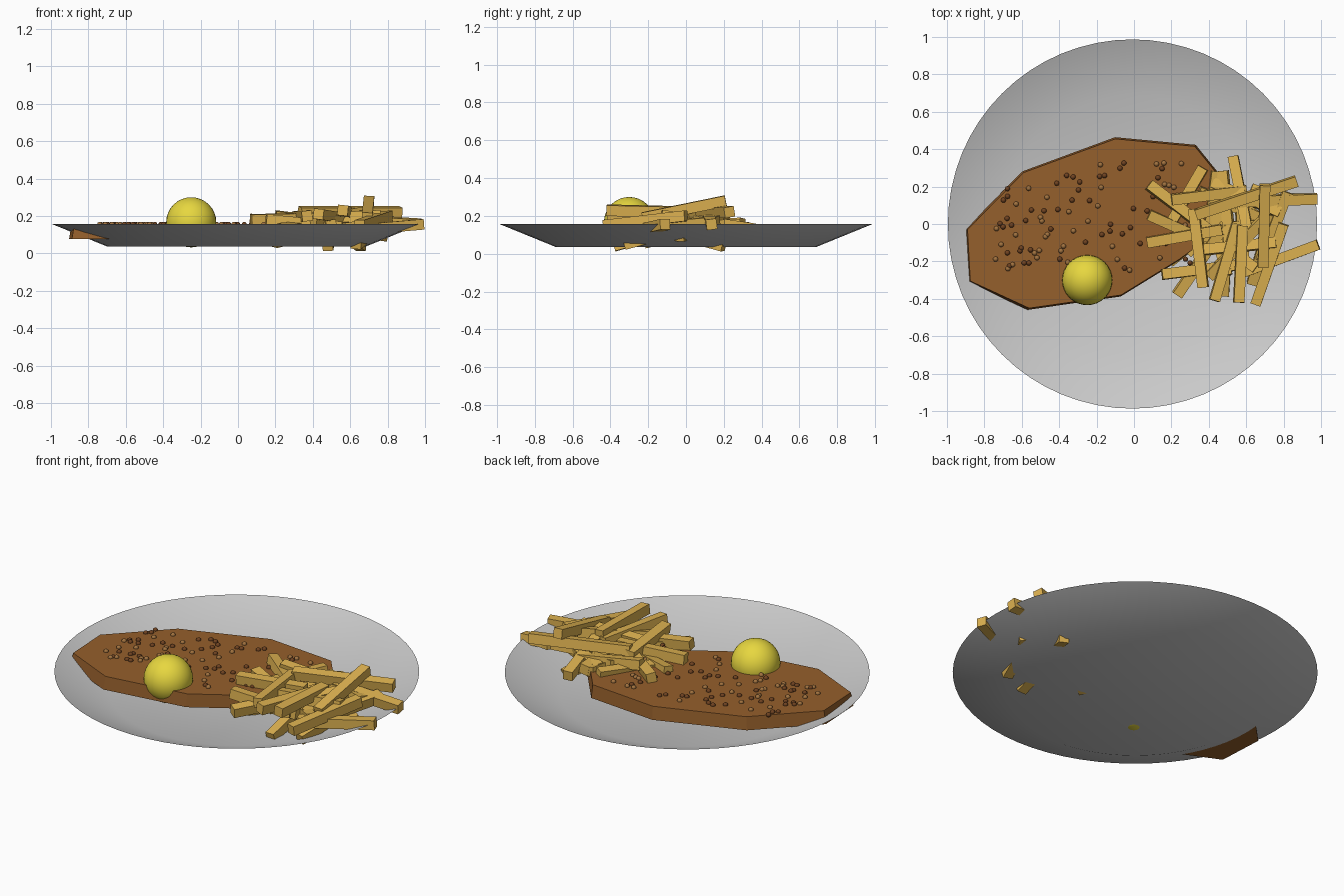
import bpy, bmesh, math, random
from mathutils import Vector, Matrix

if "Cube" in bpy.data.objects:
    bpy.data.objects.remove(bpy.data.objects["Cube"])

random.seed(7)


def material(name, rgb):
    m = bpy.data.materials.new(name)
    m.diffuse_color = (*rgb, 1)
    m.use_nodes = True
    m.node_tree.nodes["Principled BSDF"].inputs["Base Color"].default_value = m.diffuse_color
    return m


def finish(bm, name, mat=None, smooth=False):
    bmesh.ops.recalc_face_normals(bm, faces=bm.faces)
    mesh = bpy.data.meshes.new(name)
    bm.to_mesh(mesh)
    bm.free()
    if mat:
        mesh.materials.append(mat)
    mesh.polygons.foreach_set("use_smooth", [smooth] * len(mesh.polygons))
    obj = bpy.data.objects.new(name, mesh)
    bpy.context.collection.objects.link(obj)
    return obj


meat = material("meat_brown", (0.30, 0.115, 0.025))
fry_mat = material("fry_gold", (0.72, 0.44, 0.08))
butter = material("butter_yellow", (0.80, 0.68, 0.05))
pepper_dark = material("pepper_dark", (0.16, 0.055, 0.015))
pepper_light = material("pepper_light", (0.36, 0.17, 0.05))

# Plate: thin shallow dish with a flat base and flared wall
bm = bmesh.new()
N = 64
rings = []
for r, z in [(0.69, 0.036), (0.987, 0.157)]:
    rings.append([bm.verts.new((-0.008 + r * math.cos(math.tau * i / N),
                                r * math.sin(math.tau * i / N), z)) for i in range(N)])
bm.faces.new(rings[0])
for i in range(N):
    j = (i + 1) % N
    bm.faces.new((rings[0][i], rings[0][j], rings[1][j], rings[1][i]))
finish(bm, "plate", smooth=True)

# Steak: irregular faceted slab
outline = [(-0.10, 0.455), (0.325, 0.415), (0.50, 0.20), (0.46, -0.03), (0.24, -0.19),
           (-0.07, -0.38), (-0.56, -0.45), (-0.875, -0.305), (-0.89, -0.03), (-0.59, 0.275)]
bm = bmesh.new()
top = [bm.verts.new((x, y, 0.153)) for x, y in outline]
low = [bm.verts.new((x * 1.015, y * 1.02, 0.076)) for x, y in outline]
bm.faces.new(top)
bm.faces.new(low[::-1])
for i in range(len(top)):
    j = (i + 1) % len(top)
    bm.faces.new((top[i], top[j], low[j], low[i]))
finish(bm, "steak", meat)

# Butter ball
bm = bmesh.new()
bmesh.ops.create_uvsphere(bm, u_segments=32, v_segments=16, radius=0.134,
                          matrix=Matrix.Translation((-0.25, -0.30, 0.166)))
finish(bm, "butter_ball", butter, True)

# Peppercorns scattered over the steak
for name, mat, count in [("dark_peppercorns", pepper_dark, 50), ("light_peppercorns", pepper_light, 40)]:
    bm = bmesh.new()
    while count:
        x, y = random.uniform(-0.74, 0.32), random.uniform(-0.28, 0.33)
        if y > 0.28 + 0.75 * (x + 0.65) or math.hypot(x + 0.25, y + 0.3) < 0.14:
            continue
        bmesh.ops.create_icosphere(bm, subdivisions=2, radius=0.014,
                                   matrix=Matrix.Translation((x, y, 0.155)))
        count -= 1
    finish(bm, name, mat, True)


# Fries: square sticks running between two end points
def add_fry(bm, a, b, w=0.056):
    a, b = Vector(a), Vector(b)
    d = b - a
    yaw = math.atan2(d.y, d.x)
    pitch = -math.atan2(d.z, math.hypot(d.x, d.y))
    m = (Matrix.Translation((a + b) / 2) @ Matrix.Rotation(yaw, 4, 'Z')
         @ Matrix.Rotation(pitch, 4, 'Y') @ Matrix.Rotation(random.uniform(-0.2, 0.2), 4, 'X')
         @ Matrix.Diagonal((d.length, w, w, 1)))
    bmesh.ops.create_cube(bm, size=1, matrix=m)


fries = [
    (0.69, -0.23, 0.19, 0.70, 0.21, 0.28), (0.33, 0.05, 0.22, 0.87, 0.23, 0.22),
    (0.56, 0.12, 0.18, 0.98, 0.135, 0.155), (0.58, -0.26, 0.12, 0.985, -0.11, 0.155),
    (0.53, 0.36, 0.13, 0.61, -0.05, 0.19), (0.37, 0.30, 0.16, 0.19, -0.01, 0.14),
    (0.08, 0.21, 0.18, 0.42, -0.05, 0.16), (0.07, -0.10, 0.18, 0.47, -0.03, 0.19),
    (0.23, -0.38, 0.13, 0.46, -0.04, 0.15), (0.43, -0.41, 0.21, 0.55, 0.00, 0.19),
    (0.56, -0.42, 0.23, 0.58, -0.01, 0.22), (0.65, -0.43, 0.15, 0.80, 0.00, 0.20),
    (0.37, -0.34, 0.20, 0.32, 0.08, 0.20), (0.08, 0.05, 0.16, 0.46, -0.12, 0.12),
    (0.15, -0.27, 0.18, 0.55, -0.22, 0.14), (0.20, 0.13, 0.20, 0.60, 0.18, 0.15),
    (0.40, -0.28, 0.16, 0.70, 0.03, 0.22), (0.48, -0.38, 0.04, 0.50, 0.00, 0.15),
    (0.66, 0.20, 0.04, 0.52, -0.16, 0.14), (0.19, -0.20, 0.06, 0.50, 0.05, 0.14),
    (0.63, -0.32, 0.05, 0.74, 0.05, 0.15), (0.42, 0.22, 0.15, 0.78, 0.06, 0.17),
    (0.82, 0.17, 0.17, 0.68, -0.20, 0.14), (0.35, -0.14, 0.18, 0.76, -0.10, 0.20),
]
bm = bmesh.new()
for f in fries:
    add_fry(bm, f[:3], f[3:])
# filler fries inside the heap
for _ in range(9):
    c = Vector((random.uniform(0.38, 0.65), random.uniform(-0.18, 0.12), random.uniform(0.12, 0.18)))
    t = random.uniform(0, math.pi)
    h = Vector((math.cos(t), math.sin(t), random.uniform(-0.2, 0.2))) * 0.19
    add_fry(bm, c - h, c + h)
finish(bm, "fries", fry_mat)
